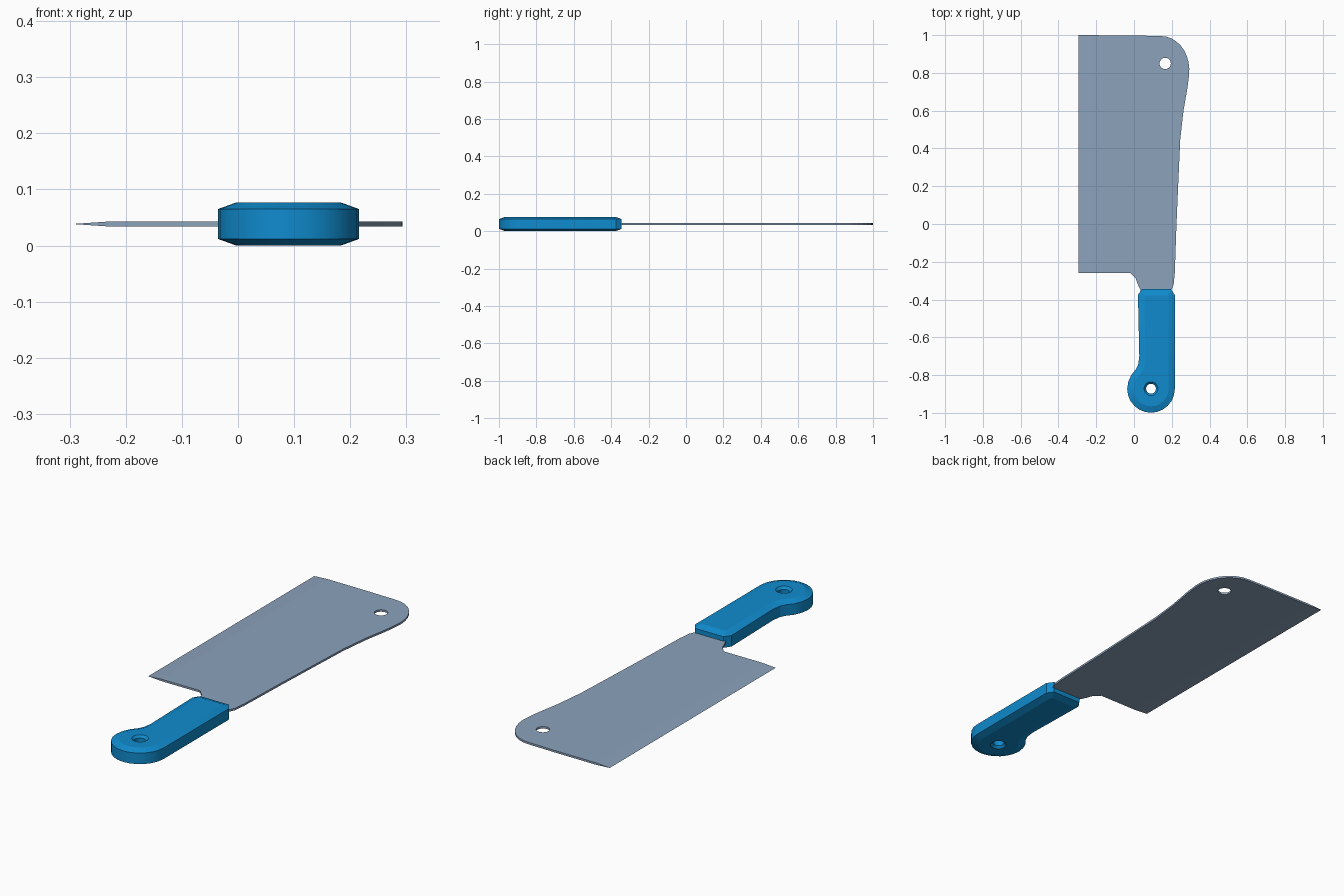
import bpy, bmesh, math

if "Cube" in bpy.data.objects:
    bpy.data.objects.remove(bpy.data.objects["Cube"])

MID = 0.0385  # height of the knife's centre plane


def material(name, rgb):
    m = bpy.data.materials.new(name)
    m.diffuse_color = (*rgb, 1)
    m.use_nodes = True
    m.node_tree.nodes["Principled BSDF"].inputs["Base Color"].default_value = m.diffuse_color
    return m


def arc(cx, cy, rx, ry, a0, a1, n):
    return [(cx + rx * math.cos(math.radians(a0 + (a1 - a0) * i / n)),
             cy + ry * math.sin(math.radians(a0 + (a1 - a0) * i / n))) for i in range(n + 1)]


def slab(outline, half):
    """Extrude an outline symmetrically about the centre plane; returns bmesh and both caps."""
    bm = bmesh.new()
    rings = [[bm.verts.new((x, y, MID + s * half)) for x, y in outline] for s in (-1, 1)]
    caps = [bm.faces.new(r) for r in rings]
    n = len(outline)
    for i in range(n):
        j = (i + 1) % n
        bm.faces.new((rings[0][i], rings[0][j], rings[1][j], rings[1][i]))
    bmesh.ops.recalc_face_normals(bm, faces=bm.faces)
    return bm, caps


def finish(bm, name, mat=None):
    me = bpy.data.meshes.new(name)
    bm.to_mesh(me)
    bm.free()
    ob = bpy.data.objects.new(name, me)
    bpy.context.collection.objects.link(ob)
    if mat:
        me.materials.append(mat)
    return ob


def drill(ob, x, y, profile, sides=20):
    """Cut a turned hole, profile = (radius, z) from bottom to top."""
    bm = bmesh.new()
    rings = [[bm.verts.new((x + r * math.cos(2 * math.pi * k / sides),
                            y + r * math.sin(2 * math.pi * k / sides), z))
              for k in range(sides)] for r, z in profile]
    for a, b in zip(rings, rings[1:]):
        for k in range(sides):
            j = (k + 1) % sides
            bm.faces.new((a[k], a[j], b[j], b[k]))
    bm.faces.new(rings[0])
    bm.faces.new(rings[-1])
    bmesh.ops.recalc_face_normals(bm, faces=bm.faces)
    cutter = finish(bm, ob.name + "_hole_cutter")
    cutter.hide_render = True
    mod = ob.modifiers.new("hole", "BOOLEAN")
    mod.operation, mod.solver, mod.object = "DIFFERENCE", "EXACT", cutter
    bpy.context.view_layer.objects.active = ob
    bpy.ops.object.modifier_apply(modifier=mod.name)
    bpy.data.objects.remove(cutter)


steel = material("steel", (0.26, 0.36, 0.50))
blue = material("blue plastic", (0.005, 0.26, 0.62))

# Blade: flat plate with rounded rear tip and a neck running into the handle
blade_outline = [(-0.295, -0.26), (-0.02, -0.26), (0.01, -0.29), (0.018, -0.315), (0.035, -0.35),
                 (0.04, -0.40), (0.19, -0.40), (0.195, -0.355), (0.21, -0.32), (0.216, -0.26),
                 (0.225, 0.0), (0.235, 0.23), (0.245, 0.45), (0.262, 0.60), (0.283, 0.72)]
blade_outline += arc(0.143, 0.815, 0.15, 0.18, -8, 90, 9) + [(0.0, 0.998), (-0.295, 1.0)]
bm, _ = slab(blade_outline, 0.0048)
# Ground cutting edge: taper from x = -0.225 to a line
bmesh.ops.bisect_plane(bm, geom=bm.verts[:] + bm.edges[:] + bm.faces[:],
                       plane_co=(-0.225, 0, 0), plane_no=(1, 0, 0))
for v in bm.verts:
    if v.co.x < -0.29:
        v.co.z = MID
bmesh.ops.remove_doubles(bm, verts=bm.verts, dist=1e-5)
bmesh.ops.recalc_face_normals(bm, faces=bm.faces)
blade = finish(bm, "blade", steel)
drill(blade, 0.165, 0.85, [(0.03, 0), (0.03, 0.1)])

# Handle: bevelled grip with a round butt
handle_outline = [(0.042, -0.345), (0.021, -0.375), (0.028, -0.70), (0.022, -0.745), (0.008, -0.772),
                  (-0.015, -0.80), (-0.03, -0.835)]
handle_outline += arc(0.09, -0.873, 0.126, 0.126, 180, 360, 12)
handle_outline += [(0.216, -0.375), (0.195, -0.345)]
bm, caps = slab(handle_outline, 0.0265)
for cap in caps:
    bmesh.ops.inset_region(bm, faces=[cap], thickness=0.033, depth=0.012, use_even_offset=True)
bmesh.ops.recalc_face_normals(bm, faces=bm.faces)
handle = finish(bm, "handle", blue)
drill(handle, 0.09, -0.872, [(0.042, -0.005), (0.026, 0.011), (0.026, 0.066), (0.042, 0.082)])

# Soft shading on the rounded handle sides
bpy.ops.object.select_all(action="DESELECT")
handle.select_set(True)
bpy.context.view_layer.objects.active = handle
bpy.ops.object.shade_smooth_by_angle(angle=math.radians(18))
